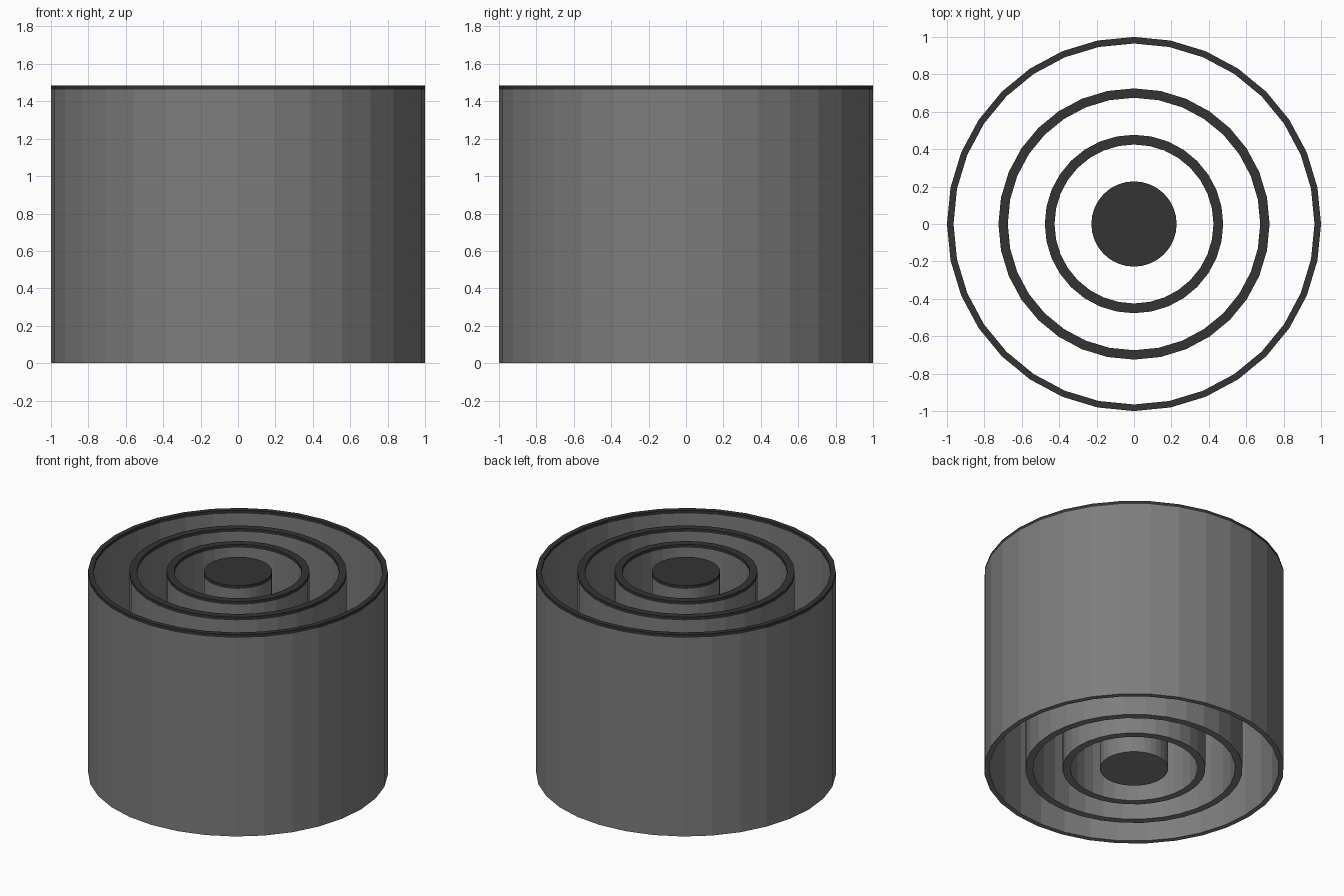
import bpy, math

if "Cube" in bpy.data.objects:
    bpy.data.objects.remove(bpy.data.objects["Cube"])

SIDES = 32
HEIGHT = 1.485
BAND = 1.462  # height where the dark rim begins


def material(name, value):
    m = bpy.data.materials.new(name)
    m.diffuse_color = (value, value, value, 1)
    m.use_nodes = True
    m.node_tree.nodes["Principled BSDF"].inputs["Base Color"].default_value = m.diffuse_color
    return m


GREY = material("mid grey", 0.205)
DARK = material("dark grey", 0.033)


def lathe(name, profile, closed):
    """Spin a (radius, height) profile; an open profile is capped at both ends."""
    verts, faces = [], []
    for r, z in profile:
        for i in range(SIDES):
            a = 2 * math.pi * i / SIDES
            verts.append((r * math.cos(a), r * math.sin(a), z))
    n = len(profile)
    for k in range(n if closed else n - 1):
        a, b = k * SIDES, ((k + 1) % n) * SIDES
        for i in range(SIDES):
            j = (i + 1) % SIDES
            faces.append((a + i, a + j, b + j, b + i))
    if not closed:
        faces.append(tuple(reversed(range(SIDES))))
        faces.append(tuple((n - 1) * SIDES + i for i in range(SIDES)))
    mesh = bpy.data.meshes.new(name)
    mesh.from_pydata(verts, [], faces)
    mesh.materials.append(GREY)
    mesh.materials.append(DARK)
    # Dark rim: every face above the band height
    for p in mesh.polygons:
        p.material_index = 1 if p.center.z > BAND else 0
    ob = bpy.data.objects.new(name, mesh)
    bpy.context.collection.objects.link(ob)
    return ob


def tube(name, inner, outer):
    """Open-ended wall with a dark top rim."""
    lathe(name, [(inner, 0), (outer, 0), (outer, BAND), (outer, HEIGHT),
                 (inner, HEIGHT), (inner, BAND)], True)


# Concentric open walls
tube("outer_wall", 0.965, 1.0)
tube("middle_wall", 0.675, 0.725)
tube("inner_wall", 0.425, 0.477)

# Solid core
lathe("core", [(0.17, 0), (0.2, 0), (0.228, 0), (0.228, BAND), (0.228, HEIGHT),
               (0.2, HEIGHT), (0.17, HEIGHT)], False)
